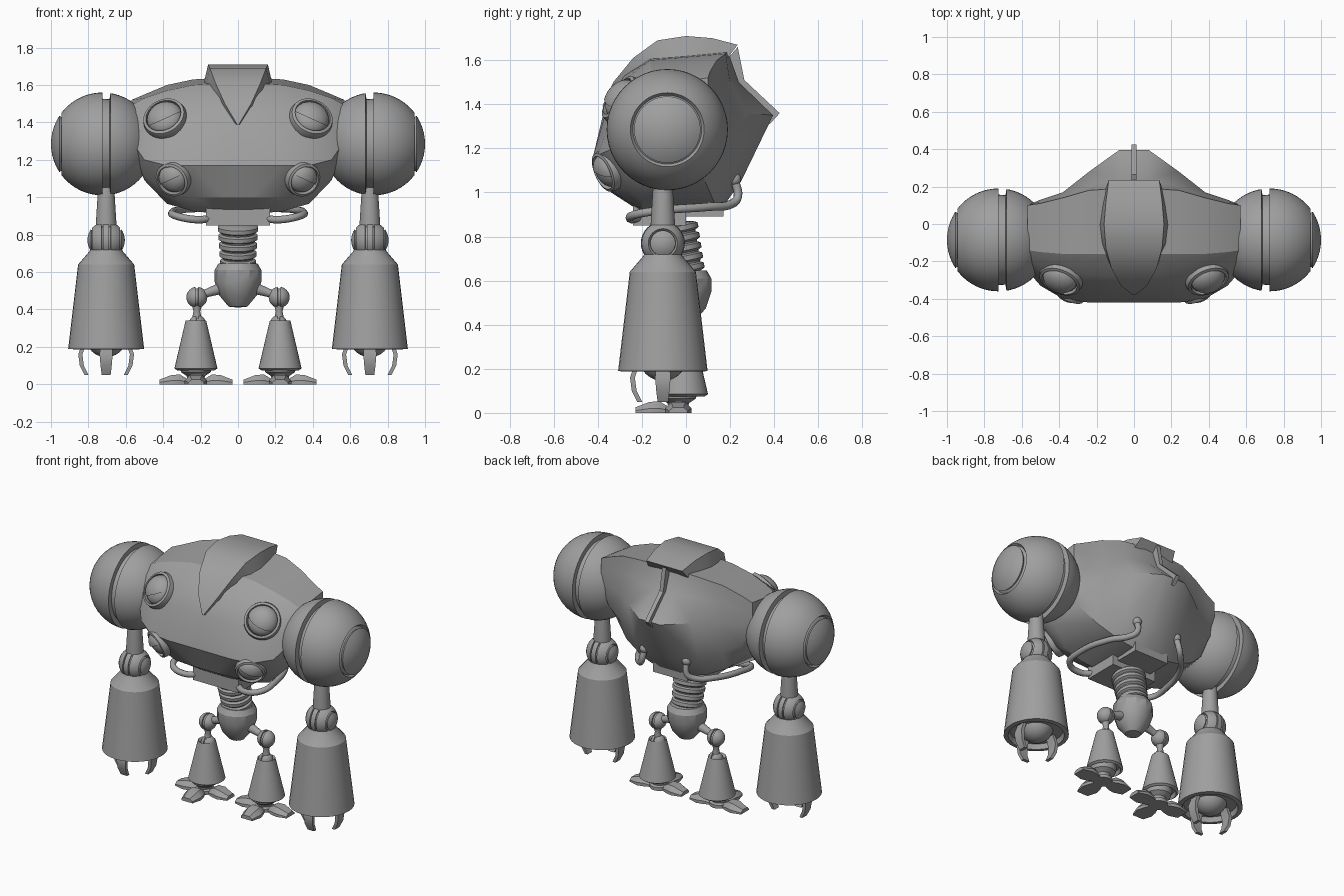
import bpy, bmesh
from math import cos, sin, pi, sqrt
from mathutils import Vector, Matrix

cube = bpy.data.objects.get("Cube")
if cube:
    bpy.data.objects.remove(cube)

GREY = (0.35, 0.35, 0.35, 1)
metal = bpy.data.materials.new("grey_metal")
metal.use_nodes = True
metal.diffuse_color = GREY
metal.node_tree.nodes["Principled BSDF"].inputs["Base Color"].default_value = GREY


def finish(name, mesh, mirror, angle):
    """Link a mesh, shade it and mirror it to the other side."""
    obj = bpy.data.objects.new(name, mesh)
    bpy.context.collection.objects.link(obj)
    mesh.materials.clear()
    mesh.materials.append(metal)
    bpy.ops.object.select_all(action="DESELECT")
    obj.select_set(True)
    bpy.context.view_layer.objects.active = obj
    bpy.ops.object.shade_smooth_by_angle(angle=angle)
    if mirror:
        obj.modifiers.new("Mirror", "MIRROR")
    return obj


def loft(name, rings, mirror=False, closed=True, cap_start=True, angle=0.5, cut=None):
    """Skin a row of equal rings of points."""
    bm = bmesh.new()
    rows = [[bm.verts.new(p) for p in ring] for ring in rings]
    count = len(rows[0])
    for a, b in zip(rows, rows[1:]):
        for i in range(count if closed else count - 1):
            j = (i + 1) % count
            bm.faces.new((a[i], a[j], b[j], b[i]))
    if cap_start:
        bm.faces.new(rows[0])
    bm.faces.new(rows[-1])
    bmesh.ops.remove_doubles(bm, verts=bm.verts, dist=0.0002)
    if cut:
        bmesh.ops.bisect_plane(bm, geom=bm.verts[:] + bm.edges[:] + bm.faces[:],
                               plane_co=cut[0], plane_no=cut[1], clear_inner=True)
    bmesh.ops.recalc_face_normals(bm, faces=bm.faces)
    mesh = bpy.data.meshes.new(name)
    bm.to_mesh(mesh)
    bm.free()
    return finish(name, mesh, mirror, angle)


def revolve(name, profile, origin, axis=(0, 0, 1), mirror=True, segs=32, cut=None):
    """Turn (radius, height) points about an axis."""
    turn = Matrix.Translation(origin) @ Vector(axis).to_track_quat("Z", "Y").to_matrix().to_4x4()
    rings = [[turn @ Vector((max(r, 0.00001) * cos(2 * pi * i / segs),
                             max(r, 0.00001) * sin(2 * pi * i / segs), h))
              for i in range(segs)] for r, h in profile]
    return loft(name, rings, mirror, cut=cut)


def ball(radius, slots=(), steps=20):
    """Sphere profile with grooves given as (high, low, scale)."""
    points = []
    for i in range(steps + 1):
        h = radius * cos(pi * i / steps)
        if not any(lo <= h <= hi for hi, lo, s in slots):
            points.append((h, 0, radius * sin(pi * i / steps), h))
    for hi, lo, s in slots:
        rh, rl = sqrt(radius**2 - hi**2), sqrt(radius**2 - lo**2)
        points += [(hi, 0, rh, hi), (hi, 1, rh * s, hi * s),
                   (lo, 2, rl * s, lo * s), (lo, 3, rl, lo)]
    points.sort(key=lambda p: (-p[0], p[1]))
    return [(r, h) for _, _, r, h in points]


def box(name, x, y0, y1, z0, z1, taper=1.0):
    loft(name, [[(-x * k, y0 * k, z), (x * k, y0 * k, z), (x * k, y1 * k, z), (-x * k, y1 * k, z)]
                for z, k in ((z0, taper), (z1, 1))])


# Body shell: side profiles from the middle outwards
middle = [(-.42, 1.17), (-.37, 1.38), (-.28, 1.53), (-.16, 1.61), (.19, 1.64), (.24, 1.5),
          (.395, 1.35), (.25, 1.05), (.15, .91), (-.2, .91), (-.34, 1.0)]
sections = {
    0: middle,
    .08: middle,
    .24: [(-.42, 1.17), (-.36, 1.38), (-.27, 1.52), (-.16, 1.6), (.18, 1.63), (.2, 1.5),
          (.28, 1.36), (.21, 1.08), (.13, .95), (-.2, .925), (-.33, 1.0)],
    .38: [(-.4, 1.17), (-.33, 1.37), (-.25, 1.5), (-.16, 1.57), (.14, 1.6), (.15, 1.49),
          (.17, 1.36), (.15, 1.15), (.1, 1.02), (-.2, .965), (-.3, 1.03)],
    .5: [(-.33, 1.2), (-.29, 1.36), (-.23, 1.47), (-.15, 1.53), (.11, 1.55), (.12, 1.46),
         (.13, 1.36), (.12, 1.22), (.05, 1.13), (-.17, 1.09), (-.25, 1.12)],
    .57: [(-.25, 1.3), (-.23, 1.36), (-.2, 1.44), (-.14, 1.49), (.1, 1.52), (.1, 1.45),
          (.1, 1.38), (.09, 1.32), (.04, 1.28), (-.15, 1.26), (-.21, 1.27)],
}
loft("body_shell", [[(x, y, z) for y, z in pts] for x, pts in sections.items()],
     mirror=True, cap_start=False)

# Raised crest running over the top and down to a point
crest = []
centre = Vector((0, -0.02, 1.35))
for y, z, w in ((.235, 1.67, .135), (.12, 1.7, .15), (0, 1.71, .16), (-.13, 1.69, .15),
                (-.24, 1.61, .12), (-.33, 1.5, .07), (-.38, 1.39, .005)):
    inward = (centre - Vector((0, y, z))).normalized() * 0.11
    crest.append([(-w, y, z), (w, y, z), (w + .025, y + inward.y, z + inward.z),
                  (-w - .025, y + inward.y, z + inward.z)])
loft("crest", crest)

# Thin fin down the back
fin = [(.2, 1.62), (.235, 1.66), (.265, 1.51), (.425, 1.36), (.38, 1.31), (.22, 1.38)]
loft("back_fin", [[(x, y, z) for y, z in fin] for x in (-.014, .014)])

# Lamps with slanted half lids
for name, spot, facing, r in (("upper_lamp", (.39, -.29, 1.42), (.3, -.75, .55), .12),
                              ("lower_lamp", (.345, -.355, 1.1), (.4, -.8, -.35), .098)):
    revolve(name + "_rim", [(r * .9, -.07), (r, 0), (r * .95, .025), (r * .82, .03),
                            (r * .78, -.01)], spot, facing)
    dome = [(r * .78 * cos(t * pi / 16), r * .5 * sin(t * pi / 16)) for t in range(9)]
    revolve(name + "_glass", dome, spot, facing)
    lid = [(a * 1.04, h * 1.15 + .004) for a, h in dome]
    revolve(name + "_lid", lid, spot, facing, cut=(spot, (.45, 0, 1)))

# Underside blocks and side pipes
box("neck_block", .17, -.24, -.0, .85, .95)
box("rear_block", .13, -.1, .17, .89, 1.0)
curve = bpy.data.curves.new("pipe_path", "CURVE")
curve.dimensions = "3D"
curve.bevel_depth = 0.02
curve.bevel_resolution = 2
path = [(.13, -.2, .89), (.22, -.25, .88), (.33, -.23, .9), (.35, -.1, .92),
        (.29, .1, .935), (.2, .21, .95), (.17, .235, .98), (.16, .22, 1.06)]
spline = curve.splines.new("BEZIER")
spline.bezier_points.add(len(path) - 1)
for point, co in zip(spline.bezier_points, path):
    point.co = co
    point.handle_left_type = point.handle_right_type = "AUTO"
spline.resolution_u = 5
holder = bpy.data.objects.new("pipe_path", curve)
pipe_mesh = bpy.data.meshes.new_from_object(holder)
bpy.data.objects.remove(holder)
finish("side_pipe", pipe_mesh, True, 0.8)
revolve("pipe_end", ball(.03, steps=10), path[-1], segs=16)

# Ribbed spine and pelvis
ribs = [(0, -.02)]
for i in range(5):
    r, h = .108 - .003 * i, i * .046
    ribs += [(r * .85, h), (r, h + .008), (r, h + .03), (r * .85, h + .038)]
revolve("spine", ribs + [(0, .25)], (0, -.055, .85), (0, .22, -1), mirror=False)
revolve("pelvis", [(0, .41), (.05, .415), (.1, .475), (.125, .55), (.125, .61), (.105, .645),
                   (0, .65)], (0, -.01, 0), mirror=False, segs=12)

# Shoulders
SHOULDER = (.725, -.085, 1.285)
revolve("shoulder", ball(.275, [(.23, .218, .93), (0, -.043, .88)], 28), SHOULDER, (1, 0, 0), segs=48)

# Arms
ARM = Vector((.705, -.105, 0))
revolve("upper_arm", [(0, 1.1), (.04, 1.09), (.045, 1.02), (.055, .86), (.055, .8), (0, .8)], ARM)
revolve("elbow", ball(.1, [(.082, .075, .88), (.025, .016, .9), (-.016, -.025, .9),
                           (-.075, -.082, .88)]), ARM + Vector((0, 0, .77)), (1, 0, 0))
revolve("forearm", [(0, .725), (.085, .72), (.09, .71), (.15, .64), (.203, .19), (.175, .187),
                    (.165, .22), (0, .22)], ARM)
revolve("palm", ball(.11), ARM + Vector((0, 0, .255)))

DIRECTIONS = [Vector((1, 0, 0)), Vector((-1, 0, 0)), Vector((0, -1, 0))]
UP = Vector((0, 0, 1))
for d in DIRECTIONS:
    side = d.cross(UP)
    loft("claw", [[ARM + d * (r + a * .011) + side * w * b + UP * z
                   for a, b in ((-1, -1), (1, -1), (1, 1), (-1, 1))]
                  for r, z, w in ((.11, .24, .03), (.138, .16, .035), (.13, .1, .03),
                                  (.105, .05, .024))], mirror=True)

# Legs
HIP = Vector((.22, -.01, .465))
revolve("hip_axle", [(0, 0), (.03, 0), (.022, .07), (.03, .13), (0, .13)], (.1, -.01, .51), (1, 0, -.33), segs=16)
revolve("hip_joint", ball(.056, [(.008, -.008, .85)], 16), HIP, (1, 0, 0), segs=24)
revolve("thigh", [(0, .43), (.026, .42), (.018, .39), (.026, .35), (0, .34)], (.22, -.01, 0), segs=16)
revolve("knee", ball(.045, [(.007, -.007, .85)], 14), (.217, -.01, .325), (1, 0, 0), segs=24)
revolve("shin", [(0, .325), (.04, .325), (.055, .34), (.06, .32), (.115, .085), (.1, .075),
                 (.09, .1), (0, .1)], (.225, -.015, 0))

# Feet
FOOT = Vector((.225, -.035, 0))
revolve("ankle", [(0, 0), (.06, 0), (.06, .022), (.045, .03), (.05, .045), (.08, .065),
                  (.088, .1), (.07, .13), (0, .13)], FOOT)
for d in DIRECTIONS:
    side = d.cross(UP)
    loft("toe", [[FOOT + d * r + side * w * a + UP * h * b
                  for a, b in ((-1, 0), (1, 0), (1, .4), (.55, 1), (-.55, 1), (-1, .4))]
                 for r, w, h in ((.04, .03, .025), (.085, .05, .052), (.13, .06, .05),
                                 (.195, .042, .025))], mirror=True)
